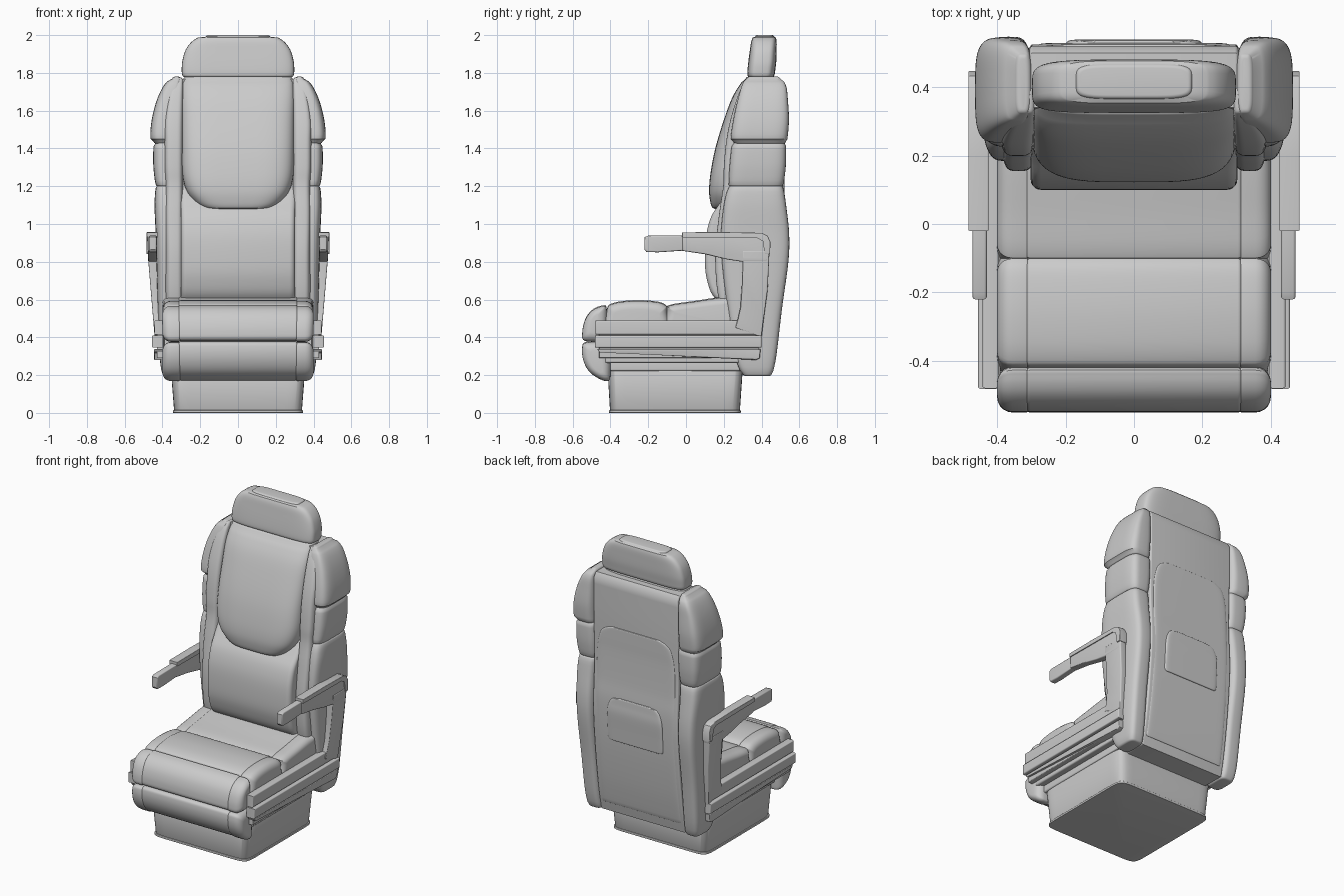
import bpy, bmesh, math


def catmull(p, closed, k=5):
    """Smooth a list of equal-length tuples with a Catmull-Rom spline."""
    n, out = len(p), []
    for i in range(n if closed else n - 1):
        idx = [(i + j) % n if closed else min(max(i + j, 0), n - 1) for j in (-1, 0, 1, 2)]
        a, b, c, d = (p[j] for j in idx)
        for s in range(k):
            t = s / k
            out.append(tuple(0.5 * (2 * q + (r - o) * t + (2 * o - 5 * q + 4 * r - u) * t * t
                                    + (3 * q - o - 3 * r + u) * t ** 3)
                             for o, q, r, u in zip(a, b, c, d)))
    return out if closed else out + [p[-1]]


def skin(name, rings, mirror=False):
    """Join rings of points into a capped, smooth-shaded object."""
    bm = bmesh.new()
    vs = [[bm.verts.new(p) for p in r] for r in rings]
    n = len(rings[0])
    for a, b in zip(vs, vs[1:]):
        for i in range(n):
            bm.faces.new((a[i], a[(i + 1) % n], b[(i + 1) % n], b[i]))
    bm.faces.new(vs[0])
    bm.faces.new(vs[-1])
    bmesh.ops.recalc_face_normals(bm, faces=bm.faces)
    me = bpy.data.meshes.new(name)
    bm.to_mesh(me)
    bm.free()
    me.shade_smooth()
    me.set_sharp_from_angle(angle=math.radians(35))
    ob = bpy.data.objects.new(name, me)
    bpy.context.collection.objects.link(ob)
    if mirror:
        ob.modifiers.new("mirror", 'MIRROR')
    return ob


def end_steps(r, k=5):
    """Quarter-round end: (distance from the end, inset)."""
    return [(r * (1 - math.sin(a)), r * (1 - math.cos(a)))
            for a in (math.pi / 2 * (1 - i / k) for i in range(k))]


def prism(name, pts, x0, x1, r=0.01, r1=None, smooth=False, mirror=False, shear=(0, 0)):
    """Extrude a (y, z) profile along x with rounded ends."""
    r1 = r if r1 is None else r1
    if smooth:
        pts = catmull(pts, True)
    ys, zs = [p[0] for p in pts], [p[1] for p in pts]
    cy, cz = (min(ys) + max(ys)) / 2, (min(zs) + max(zs)) / 2
    hy, hz = max(ys) - cy, max(zs) - cz
    st = [(x0 + d, i) for d, i in end_steps(r)] + [(x0 + r, 0), (x1 - r1, 0)]
    st += [(x1 - d, i) for d, i in reversed(end_steps(r1))]
    rings = [[(x + shear[0] * (z - shear[1]), cy + (y - cy) * (1 - i / hy), cz + (z - cz) * (1 - i / hz))
              for y, z in pts] for x, i in st]
    return skin(name, rings, mirror)


def loft(name, secs, n=4, r=0.015, mirror=False, smooth=True):
    """Loft superellipse sections (z, x0, x1, y0, y1) upward with rounded ends."""
    s = catmull(secs, False) if smooth else secs
    lo, hi = s[0], s[-1]
    body = [(q, 0) for q in s if lo[0] + r < q[0] < hi[0] - r]
    st = [((lo[0] + d,) + lo[1:], i) for d, i in end_steps(r)] + body
    st += [((hi[0] - d,) + hi[1:], i) for d, i in reversed(end_steps(r))]
    rings = []
    for (z, x0, x1, y0, y1), i in st:
        ring = []
        for k in range(56):
            a = 2 * math.pi * k / 56
            c, t = math.cos(a), math.sin(a)
            ring.append(((x0 + x1) / 2 + ((x1 - x0) / 2 - i) * math.copysign(abs(c) ** (2 / n), c),
                         (y0 + y1) / 2 + ((y1 - y0) / 2 - i) * math.copysign(abs(t) ** (2 / n), t), z))
        rings.append(ring)
    return skin(name, rings, mirror)


def box(y0, y1, z0, z1):
    return [(y0, z0), (y1, z0), (y1, z1), (y0, z1)]


# Pedestal and under-seat frame
loft("pedestal", [(0, -.338, .338, -.402, .285), (.225, -.355, .355, -.415, .3)], 14, .004, smooth=False)
loft("pedestal_foot", [(0, -.345, .345, -.408, .29), (.014, -.345, .345, -.408, .29)], 14, .003, smooth=False)
prism("pedestal_top", box(-.41, .31, .222, .275), -.36, .36)
prism("seat_frame", box(-.43, .40, .265, .40), -.40, .40)

# Seat cushions: centre pieces with softer side bolsters
seat = {
    "seat_front_roll": [(-.43, .385), (-.535, .385), (-.549, .43), (-.532, .50), (-.495, .547),
                        (-.445, .568), (-.42, .555), (-.418, .42)],
    "seat_middle": [(-.42, .37), (-.42, .54), (-.385, .582), (-.27, .597), (-.155, .59),
                    (-.108, .572), (-.1, .54), (-.1, .37)],
    "seat_rear": [(-.1, .37), (-.1, .54), (-.085, .572), (.04, .592), (.2, .615), (.26, .605), (.27, .37)],
    "leg_rest": [(-.4, .36), (-.43, .377), (-.53, .376), (-.55, .345), (-.543, .28), (-.51, .22),
                 (-.45, .18), (-.41, .175), (-.4, .21)],
}
for name, pts in seat.items():
    prism(name, pts, -.315, .315, .012, smooth=True)
    prism(name + "_bolster", [(y, z - .004) for y, z in pts], .305, .40, .012, .045, True, True)

# Back shell
BACK = [(.2, .44), (.35, .47), (.6, .503), (.9, .525), (1.2, .514), (1.5, .52), (1.74, .52)]


def back(z):
    for (a, p), (b, q) in zip(BACK, BACK[1:]):
        if z <= b:
            return p + (q - p) * (z - a) / (b - a)
    return BACK[-1][1]


rear_curve = [q[::-1] for q in catmull(BACK, False, 4)]
prism("back_shell", [(.3, .2)] + rear_curve + [(.5, 1.768), (.34, 1.768), (.25, 1.4), (.25, .6)],
      -.305, .305, .01)
loft("rear_panel", [(z, -w, w, .4, back(z) + .006) for z, w in
                    ((.26, .285), (.45, .285), (.7, .285), (.95, .285), (1.1, .285), (1.28, .28),
                     (1.37, .265), (1.42, .24), (1.45, .18))], 16, .005)
loft("rear_pocket", [(z, -w, w, .4, back(z) + .014) for z, w in
                     ((.71, .19), (.73, .2), (.8, .2), (.9, .198), (.96, .185), (.99, .16), (1.0, .12))], 16, .005)

# Backrest cushions
prism("lumbar_cushion", [(.3, .52), (.16, .60), (.112, .70), (.1, .82), (.112, .97), (.165, 1.09),
                         (.3, 1.2)], -.302, .302, .03, smooth=True)
loft("upper_back_cushion", [(z, -w, w, y, .46) for z, w, y in
                            ((1.065, .13, .165), (1.085, .19, .14), (1.12, .235, .128), (1.18, .275, .122),
                             (1.27, .296, .13), (1.4, .3, .155), (1.55, .3, .2), (1.68, .3, .25),
                             (1.78, .29, .315))], 4, .015)

# Side wings in three stitched segments, and inner bolsters
wings = {
    "wing_lower": [(.195, .3, .40, .30, .455), (.3, .3, .415, .26, .478), (.55, .3, .425, .22, .508),
                   (.8, .3, .432, .19, .542), (.95, .3, .436, .185, .546), (1.1, .3, .442, .2, .53),
                   (1.203, .295, .436, .225, .515)],
    "wing_middle": [(1.197, .295, .436, .225, .515), (1.3, .29, .448, .23, .528), (1.4, .29, .448, .24, .53),
                    (1.435, .29, .44, .25, .525)],
    "wing_upper": [(1.425, .3, .448, .25, .53), (1.46, .3, .464, .238, .538), (1.55, .3, .457, .25, .545),
                   (1.65, .3, .432, .272, .54), (1.73, .3, .395, .295, .53), (1.78, .3, .35, .32, .5)],
}
for name, secs in wings.items():
    loft(name, secs, 4, .016, True)
loft("inner_bolster", [(.5, .29, .38, .2, .4), (.65, .29, .385, .165, .4), (.85, .29, .385, .155, .4),
                       (1.05, .29, .388, .175, .4), (1.2, .29, .385, .197, .4), (1.3, .29, .39, .2, .4),
                       (1.43, .29, .39, .212, .4), (1.55, .29, .39, .235, .4), (1.68, .29, .37, .275, .4),
                       (1.775, .29, .335, .32, .4)], 4, .015, True)

# Headrest
loft("headrest", [(1.778, -.295, .295, .325, .468), (1.81, -.298, .298, .325, .472), (1.86, -.295, .295, .33, .478),
                  (1.92, -.278, .278, .338, .48), (1.965, -.245, .245, .345, .48), (1.99, -.205, .205, .355, .475),
                  (2.0, -.17, .17, .365, .468)], 5, .012)

# Side rails, stepped
prism("rail_core", box(-.46, .385, .29, .48), .39, .43, .005, mirror=True)
prism("rail_top", box(-.48, .395, .415, .49), .395, .443, .008, mirror=True)
prism("rail_middle", box(-.482, .40, .345, .41), .395, .456, .008, mirror=True)
prism("rail_lower", [(-.47, .338), (-.46, .322), (.37, .28), (.39, .29), (.395, .338)], .395, .445, .006, mirror=True)

# Armrests: upright post, rear body and slimmer front pad
prism("armrest_post", [(.26, .45), (.40, .40), (.412, .5), (.432, .65), (.442, .86), (.3, .86), (.297, .7),
                       (.288, .56), (.275, .5)], .43, .474, .008, mirror=True, shear=(.08, .8))
prism("armrest_body", [(-.02, .858), (.1, .84), (.22, .812), (.3, .80), (.43, .80), (.442, .83), (.442, .90),
                       (.43, .935), (.40, .948), (.2, .953), (-.02, .945)], .43, .476, .008, mirror=True)
prism("armrest_cap", [(-.02, .932), (.38, .928), (.41, .91), (.42, .84), (.445, .84), (.447, .905), (.432, .938),
                      (.40, .953), (.2, .957), (-.02, .956)], .425, .484, .004, mirror=True)
prism("armrest_pad", [(-.21, .852), (-.15, .85), (.0, .86), (.02, .94), (-.2, .938), (-.22, .93), (-.22, .865)],
      .43, .472, .008, mirror=True)
